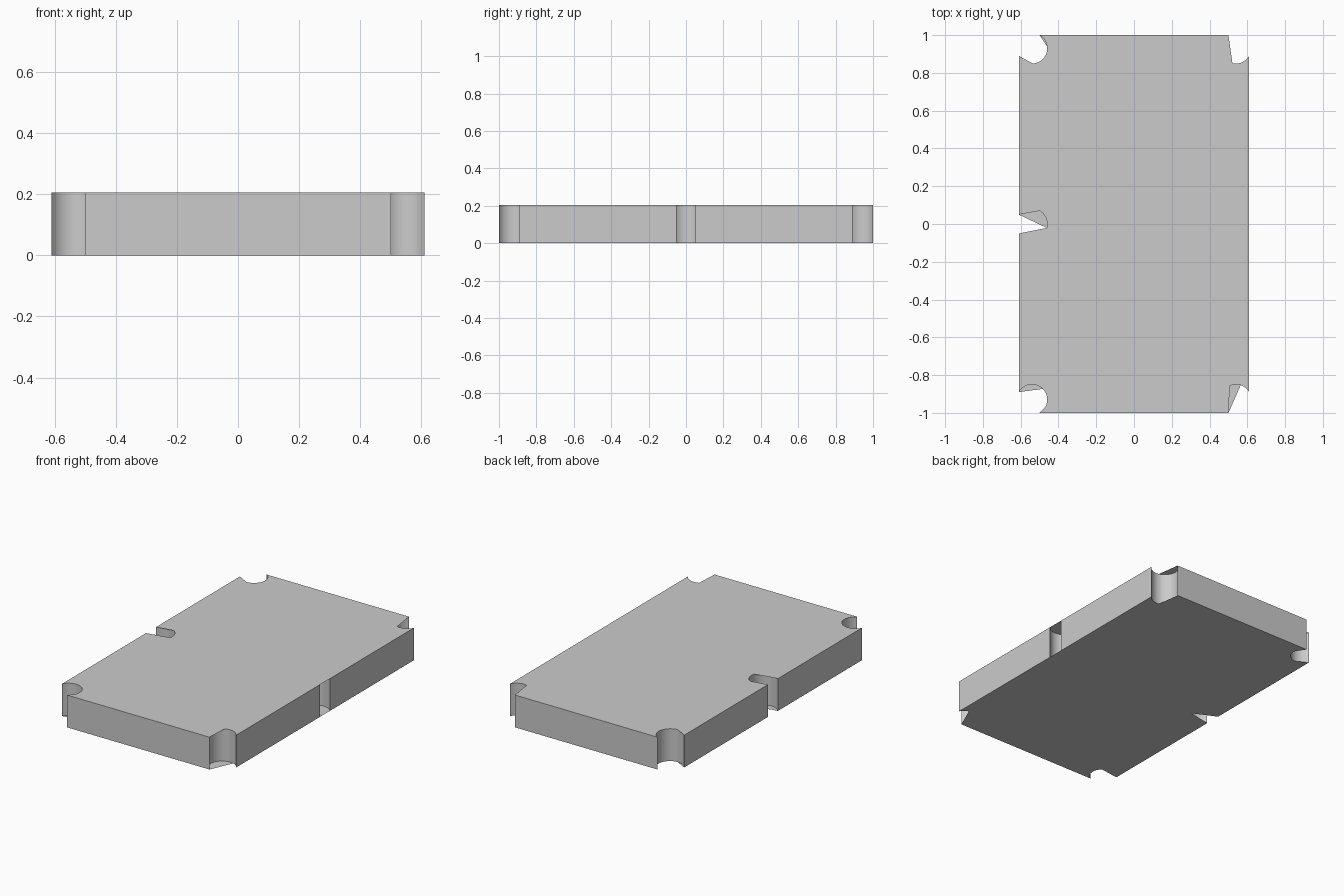
import bpy, bmesh
from math import radians, cos, sin

if "Cube" in bpy.data.objects:
    bpy.data.objects.remove(bpy.data.objects["Cube"])

H, N = 0.205, 20

# Pockets counter-clockwise: centre, radius, start angle, sweep,
# then the part of each arc followed by the top and bottom sheets
pockets = [
    ((0.54, -0.93), 0.0806, 240, 210, (0.61, 1), (0.78, 1)),
    ((0.543, 0), 0.0833, -37, 286, None, None),
    ((0.54, 0.93), 0.0806, -30, 210, (0, 0.35), (0, 0.35)),
    ((-0.54, 0.93), 0.0806, 60, 210, (0, 0.68), (0.25, 0.68)),
    ((-0.543, 0), 0.0833, 143, 286, (0.32, 0.55), (0.53, 0.55)),
    ((-0.54, -0.93), 0.0806, 150, 210, (0, 0.85), (0.5, 0.85)),
]

# Exact points where each pocket meets the straight sides
ends = [((0.5, -1), (0.61, -0.89)), ((0.61, -0.05), (0.61, 0.05)),
        ((0.61, 0.89), (0.5, 1)), ((-0.5, 1), (-0.61, 0.89)),
        ((-0.61, 0.05), (-0.61, -0.05)), ((-0.61, -0.89), (-0.5, -1))]

bm = bmesh.new()
bottom, top, bottom_cap, top_cap = [], [], [], []


def kept(i, span):
    """True when arc step i belongs to a sheet outline."""
    if i in (0, N):
        return True
    return span is not None and span[0] - 0.02 <= i / N <= span[1] + 0.02


for (c, r, start, sweep, top_span, low_span), (first, last) in zip(pockets, ends):
    for i in range(N + 1):
        a = radians(start - sweep * i / N)
        p = (c[0] + r * cos(a), c[1] + r * sin(a))
        p = first if i == 0 else last if i == N else p
        lo, hi = bm.verts.new((*p, 0)), bm.verts.new((*p, H))
        bottom.append(lo)
        top.append(hi)
        if kept(i, top_span):
            top_cap.append(hi)
        if kept(i, low_span):
            bottom_cap.append(lo)

# Side walls with concave pockets
count = len(top)
for i in range(count):
    j = (i + 1) % count
    bm.faces.new((bottom[i], bottom[j], top[j], top[i]))

# Flat top and bottom sheets
bm.faces.new(top_cap)
bm.faces.new(bottom_cap[::-1])

mesh = bpy.data.meshes.new("pocketed_slab")
bm.to_mesh(mesh)
bm.free()
slab = bpy.data.objects.new("pocketed_slab", mesh)
bpy.context.collection.objects.link(slab)
bpy.context.view_layer.objects.active = slab
slab.select_set(True)
bpy.ops.object.shade_smooth_by_angle(angle=radians(30))
